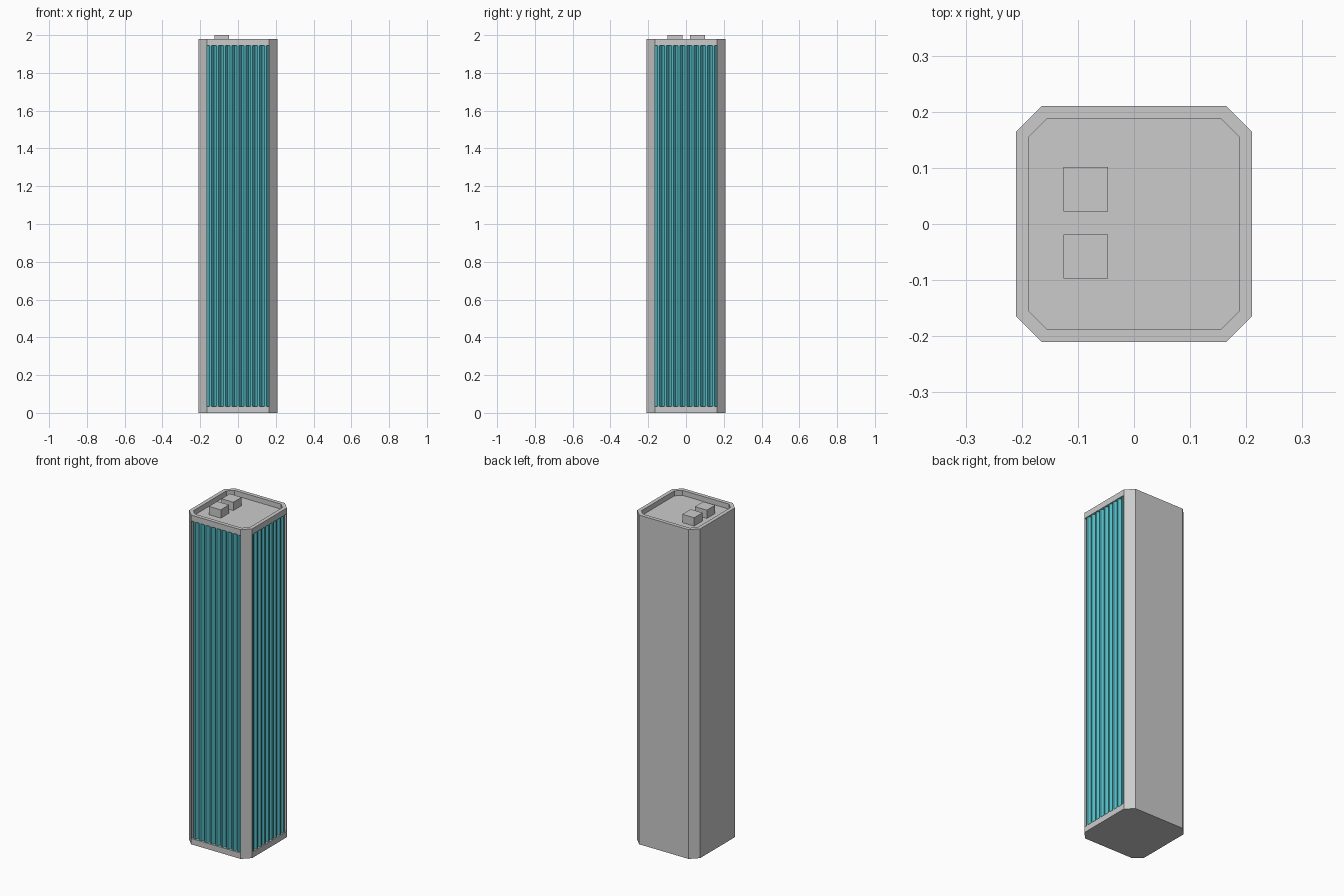
import bpy, bmesh
from math import pi
from mathutils import Matrix, Vector

if "Cube" in bpy.data.objects:
    bpy.data.objects.remove(bpy.data.objects["Cube"])

R, C, H = 0.21, 0.045, 1.98        # half width, corner chamfer, parapet height
PW, PZ0, PZ1 = 0.163, 0.035, 1.945  # window panel half width and z range
ROOF = 1.95


def finish(bm, name, mat=None):
    mesh = bpy.data.meshes.new(name)
    bm.to_mesh(mesh)
    bm.free()
    ob = bpy.data.objects.new(name, mesh)
    bpy.context.collection.objects.link(ob)
    if mat:
        mesh.materials.append(mat)
    return ob


def face_towards(bm, direction):
    d = Vector(direction)
    return max((f for f in bm.faces if f.normal.dot(d) > 0.99),
               key=lambda f: f.calc_center_median().dot(d))


def sink(bm, face, offset):
    new = bmesh.ops.extrude_discrete_faces(bm, faces=[face])["faces"][0]
    bmesh.ops.translate(bm, verts=new.verts, vec=offset)


# Tower shaft: chamfered square prism with a sunken roof and two window recesses
bm = bmesh.new()
k = R - C
outline = [(-k, -R), (k, -R), (R, -k), (R, k), (k, R), (-k, R), (-R, k), (-R, -k)]
base = bm.faces.new([bm.verts.new((x, y, 0)) for x, y in outline])
ext = bmesh.ops.extrude_face_region(bm, geom=[base], use_keep_orig=True)
bmesh.ops.translate(bm, vec=(0, 0, H),
                    verts=[g for g in ext["geom"] if isinstance(g, bmesh.types.BMVert)])
bmesh.ops.recalc_face_normals(bm, faces=bm.faces)
bm.normal_update()

top = face_towards(bm, (0, 0, 1))
bmesh.ops.inset_individual(bm, faces=[top], thickness=0.025)
sink(bm, top, (0, 0, ROOF - H))

for axis, d in ((0, (0, -1, 0)), (1, (1, 0, 0))):
    bm.normal_update()
    f = face_towards(bm, d)
    bmesh.ops.inset_individual(bm, faces=[f], thickness=0.001)
    for v in f.verts:
        v.co[axis] = PW if v.co[axis] > 0 else -PW
        v.co.z = PZ1 if v.co.z > 1 else PZ0
    sink(bm, f, Vector(d) * -0.025)
bmesh.ops.recalc_face_normals(bm, faces=bm.faces)
finish(bm, "tower_shaft")

# Pleated glass on the front and right sides
glass = bpy.data.materials.new("teal_glass")
glass.diffuse_color = (0.09, 0.5, 0.56, 1)
glass.use_nodes = True
glass.node_tree.nodes["Principled BSDF"].inputs["Base Color"].default_value = glass.diffuse_color
N = 9
step = 2 * PW / N
profile = []
for i in range(N):
    x = -PW + i * step
    profile += [(x, 0.190), (x + step * 0.36, 0.206), (x + step * 0.64, 0.206)]
profile.append((PW, 0.190))
for name, angle in (("front_glass", 0), ("right_glass", pi / 2)):
    bm = bmesh.new()
    cols = [[bm.verts.new((x, -d, z)) for z in (PZ0, PZ1)] for x, d in profile]
    for a, b in zip(cols, cols[1:]):
        bm.faces.new((a[0], b[0], b[1], a[1]))
    for end in (0, 1):              # close the pleat ends
        for i in range(N):
            vs = [cols[3 * i + j][end] for j in range(4)]
            bm.faces.new(vs if end else vs[::-1])
    bm.transform(Matrix.Rotation(angle, 4, 'Z'))
    finish(bm, name, glass)

# Roof equipment boxes
for i, y in enumerate((0.062, -0.058)):
    bm = bmesh.new()
    bmesh.ops.create_cube(bm, size=1)
    bm.transform(Matrix.Translation((-0.086, y, (ROOF + 2) / 2))
                 @ Matrix.Diagonal((0.079, 0.079, 2 - ROOF, 1)))
    finish(bm, f"roof_unit_{i + 1}")
